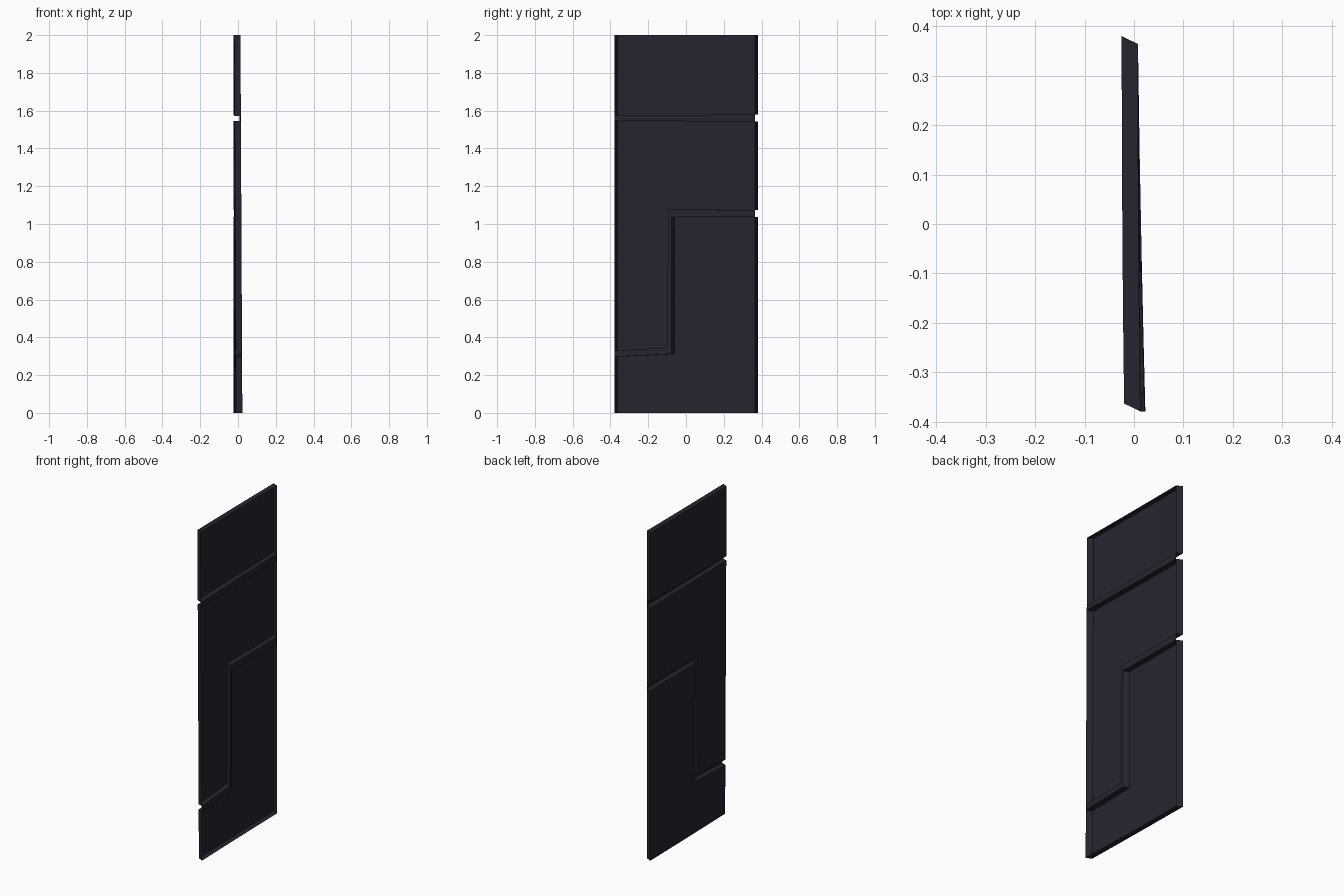
import bpy, bmesh
from mathutils import Vector

cube = bpy.data.objects.get("Cube")
if cube:
    bpy.data.objects.remove(cube, do_unlink=True)

FRONT, BACK = -0.363, 0.38      # edges of the skin along y
DEPTH, RAKE = 0.033, 0.016      # fold depth inward and its slant

paint = bpy.data.materials.new("dark_navy")
paint.use_nodes = True
colour = (0.018, 0.018, 0.028, 1)
paint.diffuse_color = colour
paint.node_tree.nodes["Principled BSDF"].inputs["Base Color"].default_value = colour


def place(co):
    """Bend the flat sheet (depth, y, z) into its slightly bowed, twisted form."""
    t = (BACK - co.y) / (BACK - FRONT)
    bow = 0.005 * t * t
    twist = 0.01 * t * (1 - co.z / 2)
    return Vector((-0.025 + bow + twist + co.x * DEPTH, co.y - co.x * RAKE, co.z))


def build(name, outline, depth, folded):
    """Sheet from a (y, z) outline; folded ones get a return flange on all but the back edge."""
    bm = bmesh.new()
    rim = [bm.verts.new((depth, y, z)) for y, z in outline]
    bm.faces.new(rim)
    if folded:
        inner = [bm.verts.new((1, y, z)) for y, z in outline]
        for i, a in enumerate(rim):
            j = (i + 1) % len(rim)
            if a.co.y == BACK and rim[j].co.y == BACK:
                continue
            bm.faces.new((a, rim[j], inner[j], inner[i]))
    # Cross cuts let the sheet follow the bow
    for y in (-0.22, -0.07, 0.15):
        bmesh.ops.bisect_plane(bm, geom=bm.verts[:] + bm.edges[:] + bm.faces[:],
                               plane_co=(0, y, 0), plane_no=(0, 1, 0))
    for v in bm.verts:
        v.co = place(v.co)
    bmesh.ops.recalc_face_normals(bm, faces=bm.faces[:])
    bm.normal_update()
    # Outer side faces -x
    if sum(f.normal.x * f.calc_area() for f in bm.faces) > 0:
        bmesh.ops.reverse_faces(bm, faces=bm.faces[:])
    mesh = bpy.data.meshes.new(name)
    bm.to_mesh(mesh)
    bm.free()
    mesh.materials.append(paint)
    bpy.context.collection.objects.link(bpy.data.objects.new(name, mesh))


# Edges on either side of the two seams
top_low = [(FRONT, 1.573), (BACK, 1.581)]
mid_high = [(FRONT, 1.546), (BACK, 1.542)]
mid_low = [(FRONT, 0.33), (-0.083, 0.345), (-0.079, 1.076), (BACK, 1.075)]
low_high = [(FRONT, 0.297), (-0.061, 0.312), (-0.061, 1.037), (BACK, 1.037)]

# Outer panels
build("upper_panel", top_low + [(BACK, 2), (FRONT, 2)], 0, True)
build("middle_panel", mid_low + mid_high[::-1], 0, True)
build("lower_panel", [(FRONT, 0), (BACK, 0)] + low_high[::-1], 0, True)

# Recessed seam floors
build("upper_seam", mid_high + top_low[::-1], 1, False)
build("lower_seam", low_high + mid_low[::-1], 1, False)
